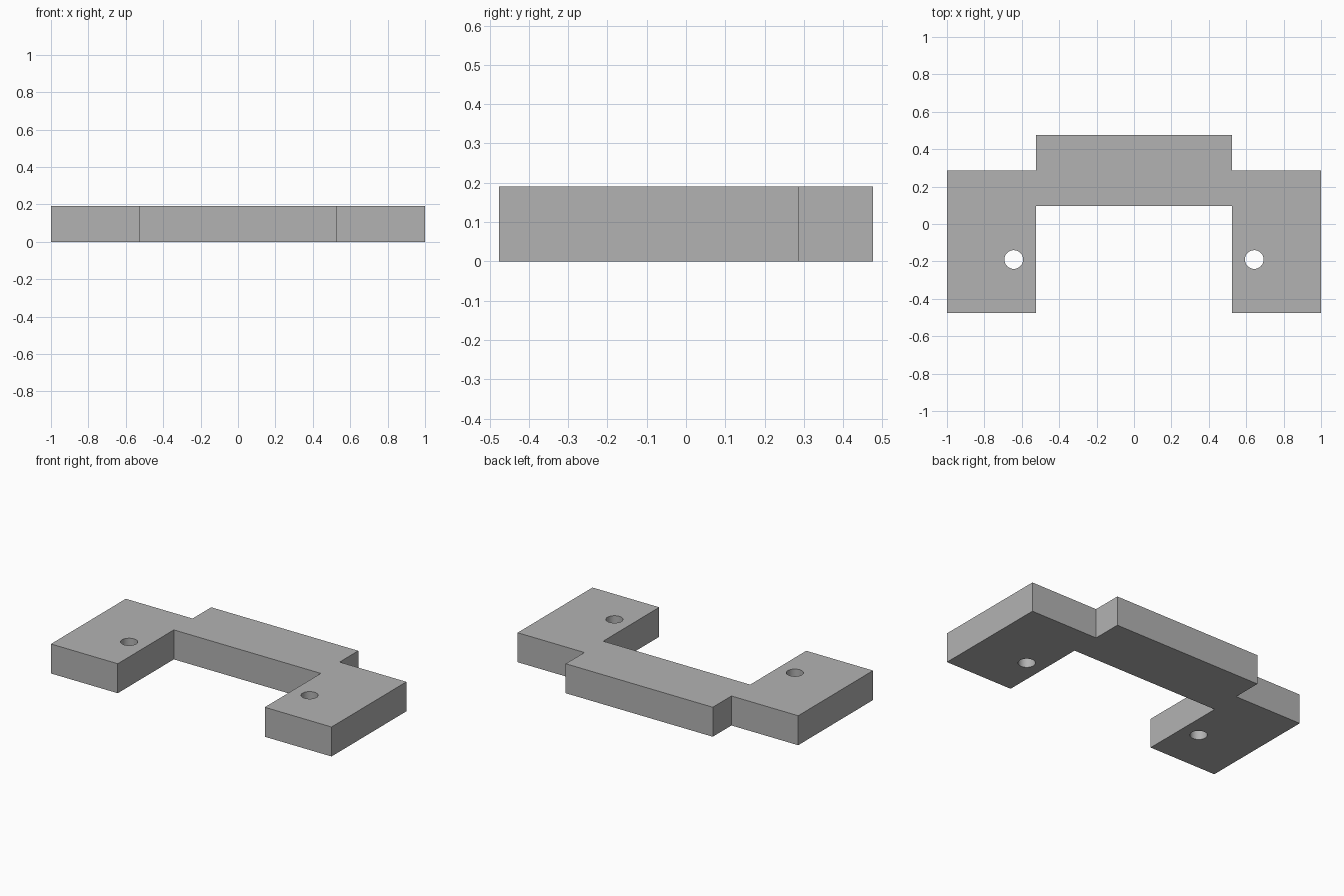
import bpy
import bmesh

cube = bpy.data.objects.get("Cube")
if cube:
    bpy.data.objects.remove(cube, do_unlink=True)

HEIGHT = 0.19
HOLE_X, HOLE_Y, HOLE_RADIUS = 0.643, -0.19, 0.05

grey = bpy.data.materials.new("plain grey")
grey.use_nodes = True
colour = (0.45, 0.45, 0.45, 1)
grey.diffuse_color = colour
grey.node_tree.nodes["Principled BSDF"].inputs["Base Color"].default_value = colour

# Bracket outline: left half, mirrored to close the loop
half = [(0.524, 0.095), (0.524, -0.476), (1, -0.476),
        (1, 0.286), (0.524, 0.286), (0.524, 0.476)]
outline = half + [(-x, y) for x, y in reversed(half)]

bm = bmesh.new()
base = bm.faces.new([bm.verts.new((x, y, 0)) for x, y in outline])
extruded = bmesh.ops.extrude_face_region(bm, geom=[base])["geom"]
top_verts = [v for v in extruded if isinstance(v, bmesh.types.BMVert)]
bmesh.ops.translate(bm, verts=top_verts, vec=(0, 0, HEIGHT))
bmesh.ops.recalc_face_normals(bm, faces=bm.faces)
mesh = bpy.data.meshes.new("bracket")
bm.to_mesh(mesh)
bm.free()
mesh.materials.append(grey)
bracket = bpy.data.objects.new("bracket", mesh)
bpy.context.collection.objects.link(bracket)

# Screw holes, one through each arm
for side, sign in (("left", 1), ("right", -1)):
    bpy.ops.mesh.primitive_cylinder_add(
        vertices=48, radius=HOLE_RADIUS, depth=3 * HEIGHT,
        location=(sign * HOLE_X, HOLE_Y, HEIGHT / 2))
    cutter = bpy.context.object
    cutter.name = side + "_hole_cutter"
    cutter.data.materials.append(grey)
    cutter.hide_render = True
    cutter.display_type = "WIRE"
    cut = bracket.modifiers.new(side + "_hole", "BOOLEAN")
    cut.operation = "DIFFERENCE"
    cut.solver = "EXACT"
    cut.object = cutter

# Apply the cuts, drop the cutters and smooth the hole walls
bpy.ops.object.select_all(action="DESELECT")
bracket.select_set(True)
bpy.context.view_layer.objects.active = bracket
for modifier in list(bracket.modifiers):
    cutter = modifier.object
    bpy.ops.object.modifier_apply(modifier=modifier.name)
    bpy.data.objects.remove(cutter, do_unlink=True)
bpy.ops.object.shade_smooth_by_angle()
